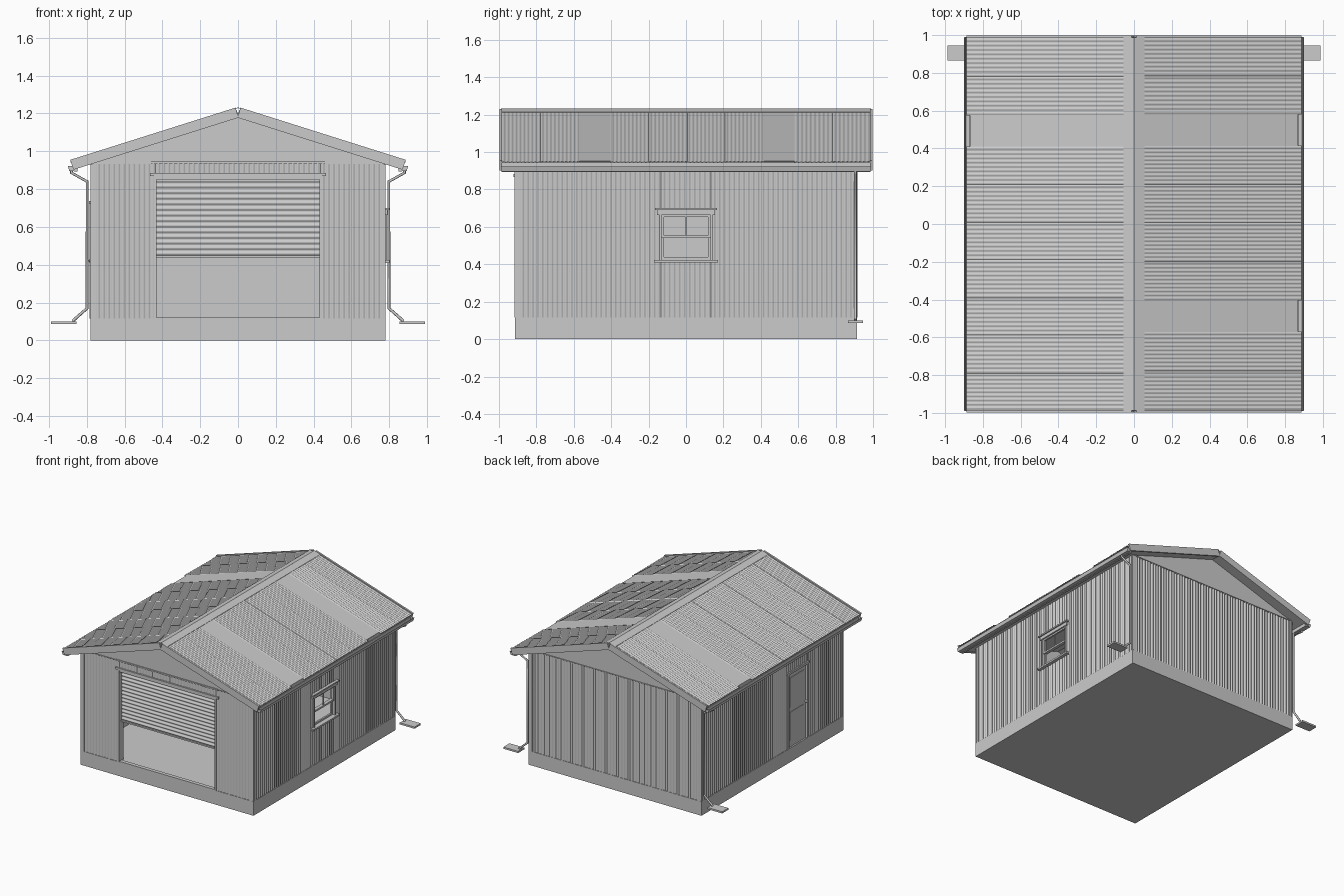
import bpy, bmesh, math
from mathutils import Matrix, Vector

if "Cube" in bpy.data.objects:
    bpy.data.objects.remove(bpy.data.objects["Cube"])

def add_mesh(name, bm, M=Matrix()):
    bmesh.ops.recalc_face_normals(bm, faces=bm.faces)
    me = bpy.data.meshes.new(name)
    bm.to_mesh(me)
    bm.free()
    ob = bpy.data.objects.new(name, me)
    ob.matrix_world = M
    bpy.context.collection.objects.link(ob)
    return ob

def smooth(ob, deg):
    for p in ob.data.polygons:
        p.use_smooth = True
    ob.data.set_sharp_from_angle(angle=math.radians(deg))

def box(name, x, y, z, M=Matrix()):
    bm = bmesh.new()
    bmesh.ops.create_cube(bm, size=1)
    for v in bm.verts:
        v.co = Vector([(r[0] + r[1]) / 2 + c * (r[1] - r[0]) for c, r in zip(v.co, (x, y, z))])
    return add_mesh(name, bm, M)

def prism(name, pts, y0, y1, M=Matrix()):
    bm = bmesh.new()
    f = bm.faces.new([bm.verts.new((x, y0, z)) for x, z in pts])
    ext = bmesh.ops.extrude_face_region(bm, geom=[f])['geom']
    bmesh.ops.translate(bm, vec=(0, y1 - y0, 0), verts=[g for g in ext if isinstance(g, bmesh.types.BMVert)])
    return add_mesh(name, bm, M)

def ribbed(name, u, v, y0, y1, pitch, M=Matrix(), seg=8):
    """Closed wavy sheet: waves repeat along local x and run along local z."""
    n = max(1, round((u[1] - u[0]) / pitch)) * seg
    top = [(u[0] + (u[1] - u[0]) * i / n,
            y0 + (y1 - y0) * (.5 - .5 * math.cos(2 * math.pi * i / seg))) for i in range(n + 1)]
    bm = bmesh.new()
    rows = [[bm.verts.new((x, y + dy, z)) for x, y in top]
            for z, dy in ((v[0], 0), (v[1], 0), (v[1], -.003), (v[0], -.003))]
    for k in range(4):
        a, b = rows[k], rows[(k + 1) % 4]
        for i in range(n):
            bm.faces.new((a[i], a[i + 1], b[i + 1], b[i]))
    for i in (0, -1):
        bm.faces.new([r[i] for r in rows])
    ob = add_mesh(name, bm, M)
    smooth(ob, 50)
    return ob

HX, HY, Z0, Z1 = .78, .915, .115, .94

# wall frames: local x along the wall, y outward (0 = outer face), z up
def frame(deg, d):
    return Matrix.Rotation(math.radians(deg), 4, 'Z') @ Matrix.Translation((0, d, 0))
FRONT, BACK, LEFT, RIGHT = frame(180, HY), frame(0, HY), frame(90, HX), frame(-90, HX)

# concrete base
box("concrete_slab", (-HX, HX), (-HY, HY), (0, Z0))

# walls: flat lining with wavy cladding outside, split around the openings
walls = {
    "front": (FRONT, [(-HX, -.435, Z0, Z1), (.435, HX, Z0, Z1), (-.435, .435, .87, Z1)]),
    "back": (BACK, [(-HX, HX, Z0, Z1)]),
    "right": (RIGHT, [(-HY, -.135, Z0, Z1), (.135, HY, Z0, Z1),
                      (-.135, .135, Z0, .42), (-.135, .135, .69, Z1)]),
    "left": (LEFT, [(-HY, -.46, Z0, Z1), (-.2, HY, Z0, Z1), (-.46, -.2, .73, Z1)]),
}
for name, (M, parts) in walls.items():
    for a, b, c, d in parts:
        box(name + "_wall_lining", (a, b), (-.03, -.012), (c, d), M)
        ribbed(name + "_wall_cladding", (a, b), (c, d), -.007, -.001, .026, M)

# corner trims
for sx in (-1, 1):
    for sy in (-1, 1):
        box("corner_trim", sorted((sx * (HX - .008), sx * (HX + .001))),
            sorted((sy * (HY - .008), sy * (HY + .001))), (Z0, .93))

# gables with base strip
for name, M in (("front", FRONT), ("back", BACK)):
    prism(name + "_gable", [(-HX, .933), (HX, .933), (0, 1.185)], -.03, -.002, M)
    box(name + "_gable_strip", (-.77, .77), (-.01, .003), (.936, .943), M)

# roller door
for s in (-1, 1):
    box("roller_door_jamb", sorted((s * .43, s * .445)), (-.05, .003), (Z0, .87), FRONT)
box("roller_door_head", (-.465, .465), (-.03, .008), (.868, .884), FRONT)
box("roller_door_head_lower", (-.44, .44), (-.03, .002), (.852, .868), FRONT)
box("roller_door_top_strip", (-.46, .46), (-.01, .006), (.936, .947), FRONT)
ribbed("roller_door_curtain", (.445, .86), (-.432, .432), -.034, -.026, .0295,
       FRONT @ Matrix.Rotation(math.radians(-90), 4, 'Y'))
box("roller_door_bottom_bar", (-.432, .432), (-.04, -.02), (.438, .45), FRONT)
box("roller_door_threshold", (-.435, .435), (-.03, .001), (Z0, Z0 + .006), FRONT)

# sash window on the right wall
box("window_sill", (-.17, .17), (-.03, .022), (.41, .424), RIGHT)
box("window_head_cap", (-.165, .165), (-.01, .02), (.69, .701), RIGHT)
box("window_head", (-.155, .155), (-.02, .01), (.664, .69), RIGHT)
for s in (-1, 1):
    box("window_casing", sorted((s * .13, s * .142)), (-.035, .007), (.424, .664), RIGHT)

def sash(name, z0, z1, y0, y1, bars):
    for s in (-1, 1):
        box(name + "_stile", sorted((s * .118, s * .13)), (y0, y1), (z0, z1), RIGHT)
    box(name + "_bottom_rail", (-.118, .118), (y0, y1), (z0, z0 + .014), RIGHT)
    box(name + "_top_rail", (-.118, .118), (y0, y1), (z1 - .012, z1), RIGHT)
    if bars:
        box(name + "_bar", (-.004, .004), (y0 + .002, y1 - .002), (z0 + .014, z1 - .012), RIGHT)
sash("upper_sash", .54, .664, -.016, -.002, True)
sash("lower_sash", .424, .554, -.03, -.016, False)

# side door on the left wall
box("side_door", (-.45, -.21), (-.028, -.012), (Z0, .72), LEFT)
for a, b in ((.17, .4), (.44, .68)):
    box("side_door_panel", (-.42, -.24), (-.015, -.008), (a, b), LEFT)
for a, b in ((-.467, -.447), (-.213, -.193)):
    box("side_door_jamb", (a, b), (-.03, .005), (Z0, .735), LEFT)
box("side_door_head", (-.475, -.185), (-.03, .007), (.72, .738), LEFT)
bm = bmesh.new()
bmesh.ops.create_uvsphere(bm, u_segments=12, v_segments=8, radius=.01)
smooth(add_mesh("side_door_knob", bm, LEFT @ Matrix.Translation((-.435, 0, .42))), 60)

# roof slopes: local x along the ridge, y normal to the slope, z down the slope
ang = math.atan(.316)
c, s_ = math.cos(ang), math.sin(ang)
slope = Matrix(((0, s_, c, 0), (1, 0, 0, 0), (0, c, -s_, 1.235), (0, 0, 0, 1)))
SLOPES = {"right": (slope, [(-.575, -.405), (.41, .58)]),
          "left": (Matrix.Rotation(math.pi, 4, 'Z') @ slope, [(-.58, -.41)])}
for name, (M, lights) in SLOPES.items():
    box(name + "_roof_deck", (-.985, .985), (-.05, -.014), (.012, .9), M)
    box(name + "_ridge_cap", (-.988, .988), (-.006, -.003), (.001, .058), M)
    for s in (-1, 1):
        box(name + "_barge_board", sorted((s * .984, s * .998)), (-.055, 0), (.014, .93), M)
    # flat skylight panels, with overlapping wavy sheets between them
    start = -.985
    for a, b in lights + [(.985, None)]:
        n = max(1, round((a - start) / .2))
        w = (a - start) / n
        for i in range(n):
            lift = .0012 * (i % 2)
            ribbed(name + "_roof_sheet", (start + i * w, min(start + (i + 1) * w + .006, .985)),
                   (.04, .932), -.01 + lift, -.006 + lift, .022, M)
        if b:
            box(name + "_skylight_panel", (a, b), (-.014, -.008), (.04, .914), M)
            start = b

# eaves: fascia, gutter, downpipe and splash block on each side
for s, side in ((-1, "left"), (1, "right")):
    box(side + "_fascia", sorted((s * .848, s * .866)), (-.984, .984), (.893, .945))
    gut = [(.866, .922), (.866, .896), (.892, .896), (.9, .922), (.896, .922), (.889, .9), (.87, .9), (.87, .922)]
    prism(side + "_gutter", [(s * x, z) for x, z in gut], -.988, .988)
    for e in (-1, 1):
        prism(side + "_gutter_end", [(s * x, z) for x, z in gut[:4]], e * .985, e * .989)
    cu = bpy.data.curves.new(side + "_downpipe", 'CURVE')
    cu.dimensions = '3D'
    cu.bevel_depth = .008
    cu.bevel_resolution = 2
    cu.use_fill_caps = True
    path = [(.88, .9), (.88, .886), (.798, .84), (.798, .17), (.875, .102)]
    sp = cu.splines.new('POLY')
    sp.points.add(len(path) - 1)
    for p, (x, z) in zip(sp.points, path):
        p.co = (s * x, .905, z, 1)
    bpy.context.collection.objects.link(bpy.data.objects.new(side + "_downpipe", cu))
    box(side + "_splash_block", sorted((s * .855, s * .988)), (.865, .945), (.086, .1))
